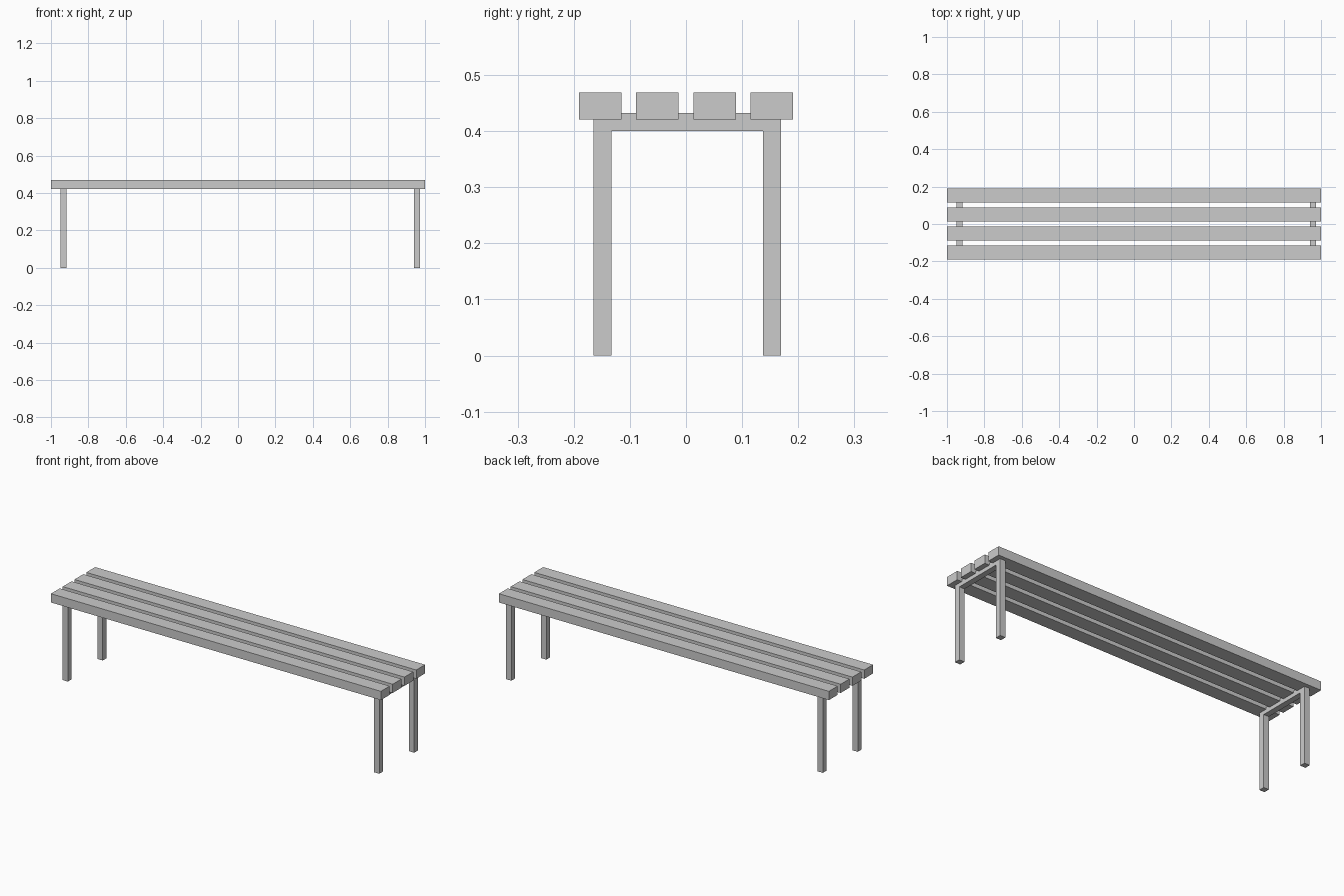
import bpy, bmesh

if "Cube" in bpy.data.objects:
    bpy.data.objects.remove(bpy.data.objects["Cube"])


def prism(name, profile, x0, x1):
    """Extrude a closed (y, z) profile along x."""
    bm = bmesh.new()
    face = bm.faces.new([bm.verts.new((x0, y, z)) for y, z in profile])
    ext = bmesh.ops.extrude_face_region(bm, geom=[face])
    moved = [v for v in ext["geom"] if isinstance(v, bmesh.types.BMVert)]
    bmesh.ops.translate(bm, verts=moved, vec=(x1 - x0, 0, 0))
    bmesh.ops.recalc_face_normals(bm, faces=bm.faces)
    mesh = bpy.data.meshes.new(name)
    bm.to_mesh(mesh)
    bm.free()
    obj = bpy.data.objects.new(name, mesh)
    bpy.context.collection.objects.link(obj)
    return obj


# Seat slats
SLAT_W, PITCH, BOTTOM, TOP = 0.076, 0.102, 0.421, 0.469
for i in range(4):
    a = (i - 1.5) * PITCH - SLAT_W / 2
    b = a + SLAT_W
    prism(f"seat_slat_{i + 1}", [(a, BOTTOM), (b, BOTTOM), (b, TOP), (a, TOP)], -1, 1)

# Leg frames: inverted U of square bar, let slightly into the slats
BAR, HALF, HEIGHT, SHIFT = 0.032, 0.167, 0.432, 0.002
o, n, under = HALF, HALF - BAR, HEIGHT - BAR
u_shape = [(-o, 0), (-n, 0), (-n, under), (n, under), (n, 0), (o, 0), (o, HEIGHT), (-o, HEIGHT)]
u_shape = [(y + SHIFT, z) for y, z in u_shape]
for side, x in (("left", -0.932), ("right", 0.956)):
    prism(f"{side}_leg_frame", u_shape, x - BAR / 2, x + BAR / 2)
